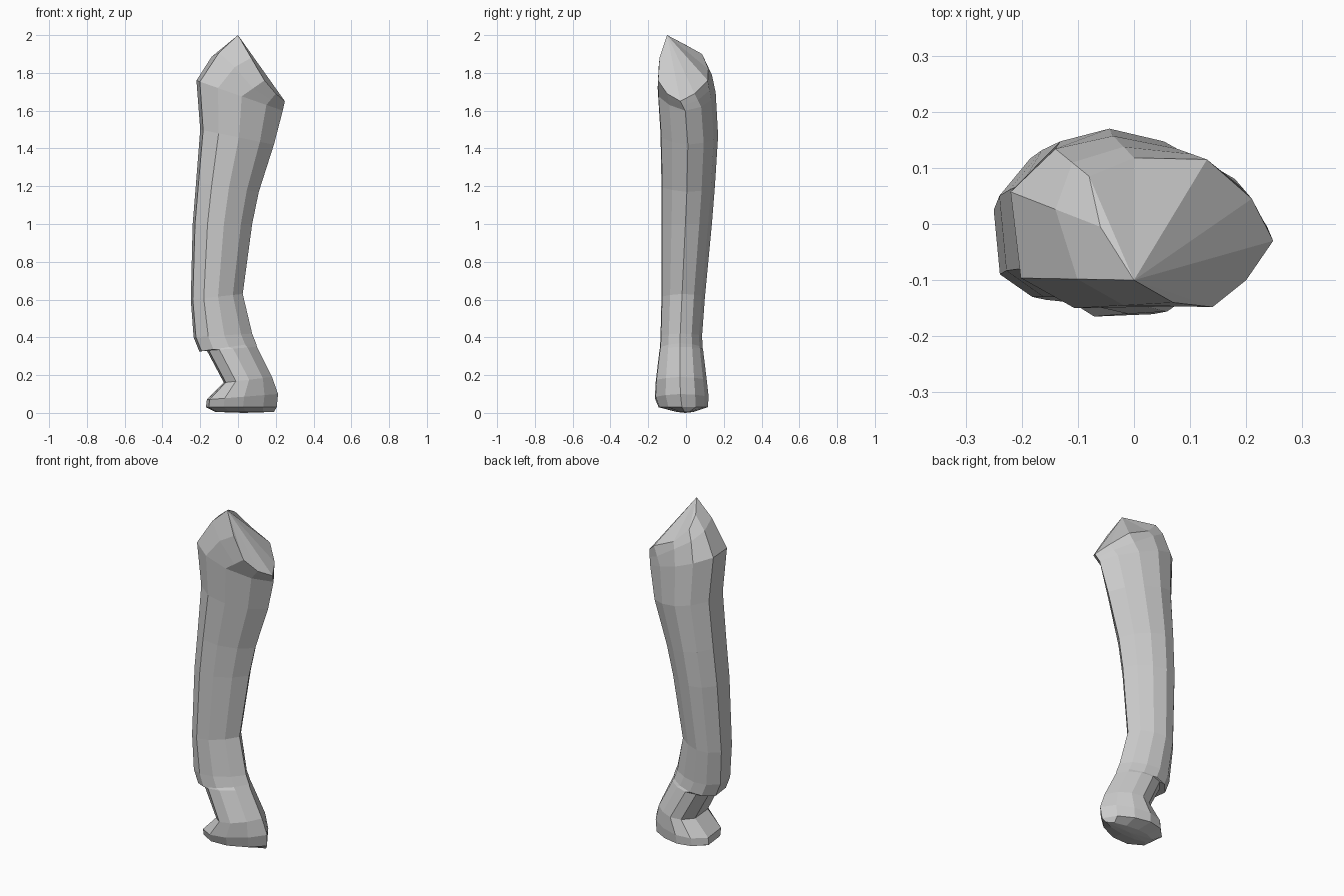
import bpy, bmesh

if "Cube" in bpy.data.objects:
    bpy.data.objects.remove(bpy.data.objects["Cube"])

# Cross-section: flattened left side, ridge on the right (unit half-widths)
SECTION = [(1, -.05), (.75, .5), (.3, .85), (-.2, 1), (-.65, .85),
           (-1, .35), (-.92, -.65), (-.5, -1), (.05, -.97), (.62, -.6)]

# Levels: left x, left z, right x, right z, front y, back y
LEVELS = [
    (-.12, .005, .19, .005, -.05, .04),    # sole
    (-.17, .03, .205, .03, -.145, .115),   # sole bevel
    (-.165, .07, .212, .10, -.165, .12),   # foot
    (-.075, .16, .18, .19, -.16, .11),     # ankle
    (-.165, .33, .10, .35, -.14, .09),     # under the overhang
    (-.205, .325, .095, .37, -.138, .088),
    (-.235, .40, .075, .42, -.135, .085),  # overhang
    (-.25, .60, .025, .63, -.13, .10),
    (-.24, 1.0, .075, 1.0, -.13, .137),
    (-.222, 1.22, .11, 1.17, -.13, .153),
    (-.20, 1.50, .19, 1.42, -.135, .17),
    (-.22, 1.76, .237, 1.60, -.15, .157),  # shoulder
]

# Rim of the slanted cut at the top
RIM = [(.248, -.03, 1.65), (.21, .045, 1.69), (.13, .115, 1.76), (0, .118, 1.82),
       (-.08, .085, 1.90), (-.06, -.005, 1.95), (0, -.1, 2.0), (.07, -.14, 1.88),
       (.14, -.148, 1.76), (.2, -.1, 1.69)]


def ring(xl, zl, xr, zr, yf, yb):
    pts = []
    for u, v in SECTION:
        t = (u + 1) / 2
        pts.append((xl + (xr - xl) * t, (yf + yb) / 2 + v * (yb - yf) / 2,
                    zl + (zr - zl) * t))
    return pts


rings = [ring(*lv) for lv in LEVELS]

# Rounded step between shoulder and cut
rings.append([((a[0] + b[0]) / 2, (a[1] + b[1]) / 2,
               (a[2] + b[2]) / 2 + (.03 if a[0] < 0 else 0))
              for a, b in zip(rings[-1], RIM)])
rings.append(RIM)

# Skin the rings into the limb
bm = bmesh.new()
loops = [[bm.verts.new(p) for p in r] for r in rings]
n = len(SECTION)
for lo, hi in zip(loops, loops[1:]):
    for i in range(n):
        j = (i + 1) % n
        bm.faces.new((lo[i], lo[j], hi[j], hi[i]))

# Sole fan and top cut fanned from its peak
tip = bm.verts.new((.03, -.005, 0))
for i in range(n):
    bm.faces.new((tip, loops[0][(i + 1) % n], loops[0][i]))
top = loops[-1]
for k in range(1, n - 1):
    bm.faces.new((top[6], top[(6 + k) % n], top[(7 + k) % n]))

bmesh.ops.recalc_face_normals(bm, faces=bm.faces)
mesh = bpy.data.meshes.new("lower_limb")
bm.to_mesh(mesh)
bm.free()
limb = bpy.data.objects.new("lower_limb", mesh)
bpy.context.collection.objects.link(limb)
